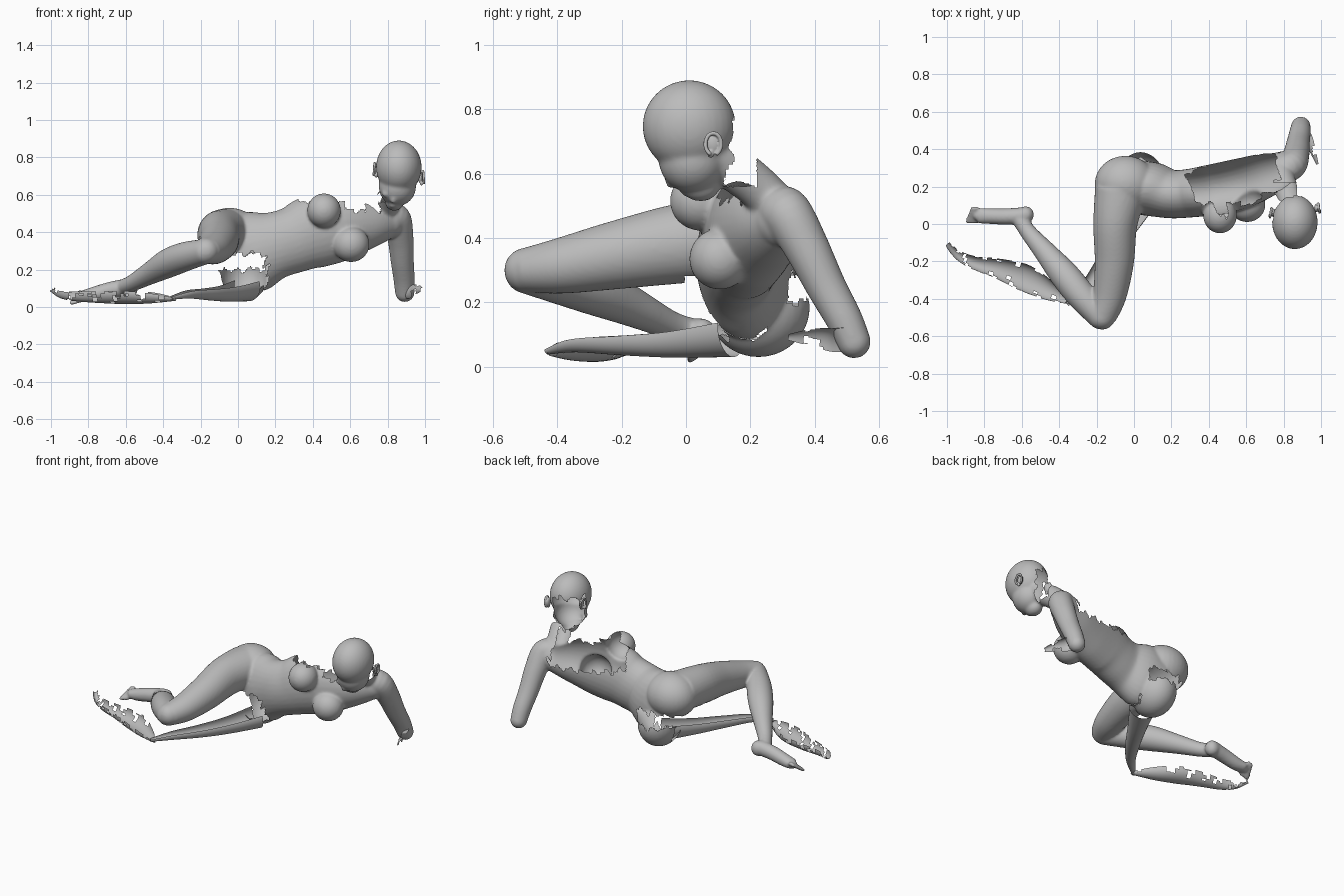
import bpy, bmesh, math, random
from mathutils import Vector, Matrix

if "Cube" in bpy.data.objects:
    bpy.data.objects.remove(bpy.data.objects["Cube"])

random.seed(4)
grey = bpy.data.materials.new("stone grey")
grey.diffuse_color = (0.5, 0.5, 0.5, 1)
grey.use_nodes = True
grey.node_tree.nodes["Principled BSDF"].inputs["Base Color"].default_value = grey.diffuse_color


def ball(bm, c, r, rot=(0, 0, 0)):
    m = Matrix.Translation(c)
    for a, ax in zip(rot, "XYZ"):
        m = m @ Matrix.Rotation(math.radians(a), 4, ax)
    m = m @ Matrix.Diagonal((*r, 1))
    bmesh.ops.create_uvsphere(bm, u_segments=32, v_segments=20, radius=1, matrix=m)


def spline(pts, steps=6):
    """Smooth path through points that carry their radii."""
    out = []
    for i in range(len(pts) - 1):
        p = [Vector(pts[max(0, min(len(pts) - 1, i + k))]) for k in (-1, 0, 1, 2)]
        for s in range(steps):
            t = s / steps
            out.append(0.5 * (2 * p[1] + (p[2] - p[0]) * t + (2 * p[0] - 5 * p[1] + 4 * p[2] - p[3]) * t * t
                              + (3 * p[1] - p[0] - 3 * p[2] + p[3]) * t ** 3))
    return out + [Vector(pts[-1])]


def tube(bm, pts, arc=(0, 360), n=32):
    """Loft of elliptical rings; points are x, y, z, side radius, up radius."""
    path = spline([p if len(p) == 5 else (*p, p[3]) for p in pts])
    closed = arc[1] - arc[0] == 360
    rings = []
    for i, p in enumerate(path):
        a, b = path[max(0, i - 1)], path[min(len(path) - 1, i + 1)]
        t = (Vector(b[:3]) - Vector(a[:3])).normalized()
        side = t.cross(Vector((0, 0, 1))).normalized()
        up = side.cross(t)
        ring = []
        for k in range(n if closed else n + 1):
            an = math.radians(arc[0] + (arc[1] - arc[0]) * k / n)
            ring.append(bm.verts.new(Vector(p[:3]) + side * p[3] * math.cos(an) + up * p[4] * math.sin(an)))
        rings.append(ring)
    for r0, r1 in zip(rings, rings[1:]):
        for k in range(n):
            j = (k + 1) % len(r0)
            bm.faces.new((r0[k], r0[j], r1[j], r1[k]))
    if closed:
        bm.faces.new(rings[0][::-1])
        bm.faces.new(rings[-1])
        for p in (path[0], path[-1]):
            ball(bm, p[:3], (min(p[3], p[4]),) * 3)


def finish(bm, name):
    bmesh.ops.recalc_face_normals(bm, faces=bm.faces)
    me = bpy.data.meshes.new(name)
    bm.to_mesh(me)
    bm.free()
    me.materials.append(grey)
    ob = bpy.data.objects.new(name, me)
    bpy.context.collection.objects.link(ob)
    for p in me.polygons:
        p.use_smooth = True
    return ob


def fuse(ob, voxel, smooth):
    """Merge overlapping volumes into one smooth skin."""
    m = ob.modifiers.new("fuse", "REMESH")
    m.mode, m.voxel_size, m.use_smooth_shade = "VOXEL", voxel, True
    s = ob.modifiers.new("soften", "SMOOTH")
    s.factor, s.iterations = 0.5, smooth
    me = bpy.data.meshes.new_from_object(ob.evaluated_get(bpy.context.evaluated_depsgraph_get()))
    ob.modifiers.clear()
    ob.data = me
    me.materials.clear()
    me.materials.append(grey)


def cut(ob, rule):
    """Leave an open, ragged edge where the rule holds."""
    bm = bmesh.new()
    bm.from_mesh(ob.data)
    gone = [f for f in bm.faces if rule(f.calc_center_median(), f.normal)]
    bmesh.ops.delete(bm, geom=gone, context="FACES")
    bm.to_mesh(ob.data)
    bm.free()
    for p in ob.data.polygons:
        p.use_smooth = True


def ragged(p):
    return 0.012 * math.sin(70 * p.x + 40 * p.y) + 0.008 * math.sin(130 * p.x - 90 * p.z)


# torso, hips and breasts
bm = bmesh.new()
tube(bm, [(0.0, .20, .27, .14, .20), (.1, .185, .30, .145, .215), (.2, .16, .33, .13, .18),
          (.3, .165, .36, .13, .178), (.4, .18, .40, .135, .195), (.55, .21, .43, .137, .185),
          (.7, .26, .445, .12, .135), (.8, .30, .455, .09, .095)])
ball(bm, (-.045, .215, .385), (.165, .15, .145))
ball(bm, (.035, .225, .185), (.13, .16, .155))
ball(bm, (.46, .045, .515), (.09, .095, .092))
ball(bm, (.605, .105, .335), (.098, .095, .095))
# raised thigh, bent shin
tube(bm, [(-.07, .18, .40, .14, .125), (-.10, 0, .385, .118, .125), (-.105, -.2, .35, .105, .108),
          (-.13, -.38, .315, .09, .088), (-.17, -.495, .30, .075, .07)])
tube(bm, [(-.18, -.495, .295, .068), (-.28, -.385, .27, .078), (-.37, -.275, .235, .078),
          (-.47, -.155, .18, .06), (-.56, -.05, .13, .045), (-.605, .015, .11, .042)])
# foot with toes
ball(bm, (-.58, .05, .10), (.045, .045, .05))
tube(bm, [(-.59, .045, .105, .045, .048), (-.68, .04, .09, .044, .045), (-.77, .042, .068, .042, .04),
          (-.83, .045, .058, .042, .03)])
for k in range(5):
    y = .012 + .018 * k
    tube(bm, [(-.84, y, .035 + .011 * k, .012), (-.892 + .007 * k, y, .02 + .013 * k, .0115)])
# shoulder and supporting arm
tube(bm, [(.78, .29, .475, .08), (.845, .315, .475, .078), (.868, .375, .37, .07), (.878, .435, .25, .062),
          (.888, .49, .15, .057), (.892, .522, .078, .052)])
# neck and head
tube(bm, [(.775, .275, .50, .085, .07), (.80, .215, .565, .068), (.84, .09, .66, .075)])
ball(bm, (.86, .01, .747), (.122, .145, .143))
ball(bm, (.852, .02, .645), (.1, .105, .105), (20, 0, 0))
ball(bm, (.836, .045, .562), (.05, .06, .048))
for x in (.795, .872):
    ball(bm, (x, -.04, .605), (.026, .02, .02))
tube(bm, [(.835, -.055, .605, .012), (.831, -.047, .57, .017)])
ball(bm, (.831, -.002, .543), (.022, .014, .014))
body = finish(bm, "reclining_body")
fuse(body, .008, 8)


def missing(p, n):
    j = ragged(p)
    slope = .57 if p.x < .57 else .32
    chest = .29 + .35 * max(0, .25 - p.y) + j < p.x < .765 + j and p.z > .445 + (.33 - p.y) * slope + j
    chest = chest and not (p.x > .68 and p.y < .17)
    low = .20 if p.y > .25 else .095
    crotch = -.22 < p.x < .15 + j and low + j < p.z < .285 + j and p.y > -.005
    d = (p - Vector((.86, .01, .7))).dot(Vector((-.707, .707, 0)))
    nape = d > .075 + j and .56 < p.z < .775 + j and p.y < .22 and p.x > .74
    return chest or crotch or nape


cut(body, missing)

# lower thigh: open trough
bm = bmesh.new()
tube(bm, [(.05, .14, .11, .08, .08), (-.05, -.03, .088, .058, .06), (-.15, -.19, .08, .045, .045),
          (-.26, -.34, .075, .03, .03), (-.36, -.43, .05, .012, .012)], arc=(160, 385))
finish(bm, "lower_thigh")

# lower shin and foot: open trough with ragged rim
bm = bmesh.new()
tube(bm, [(-.33, -.42, .045, .012, .012), (-.45, -.36, .065, .05, .045), (-.58, -.29, .075, .072, .06),
          (-.72, -.24, .075, .055, .055), (-.86, -.205, .075, .035, .045), (-.94, -.165, .08, .025, .035),
          (-.995, -.11, .10, .015, .02)], arc=(170, 370))
shin = finish(bm, "lower_shin")
cut(shin, lambda p, n: p.z > .075 + 3 * ragged(p))

# forearm remnant
bm = bmesh.new()
tube(bm, [(.905, .53, .08, .045, .05), (.945, .47, .075, .04, .045), (.965, .40, .085, .03, .035),
          (.985, .32, .09, .01, .012)], arc=(-40, 100))
forearm = finish(bm, "forearm_remnant")
cut(forearm, lambda p, n: p.z < .09 + 2 * ragged(p) and p.y < .42)

# ears: rim, lobe and bowl on each side of the head
for name, c, s in (("left_ear", (.975, .085, .692), 1), ("right_ear", (.745, .06, .735), -1)):
    bm = bmesh.new()
    ring = []
    for k in range(13):
        a = math.radians(-60 + 25 * k)
        ring.append((c[0] + s * .008 + .001 * k * s, c[1] + .025 * math.cos(a), c[2] + .034 * math.sin(a), .0065))
    for p, q in zip(ring, ring[1:]):
        tube(bm, [p, q], n=10)
    ball(bm, (c[0], c[1], c[2]), (.012, .022, .03))
    ball(bm, (c[0] + s * .006, c[1] - .008, c[2] - .03), (.009, .011, .013))
    ear = finish(bm, name)
    fuse(ear, .003, 3)
